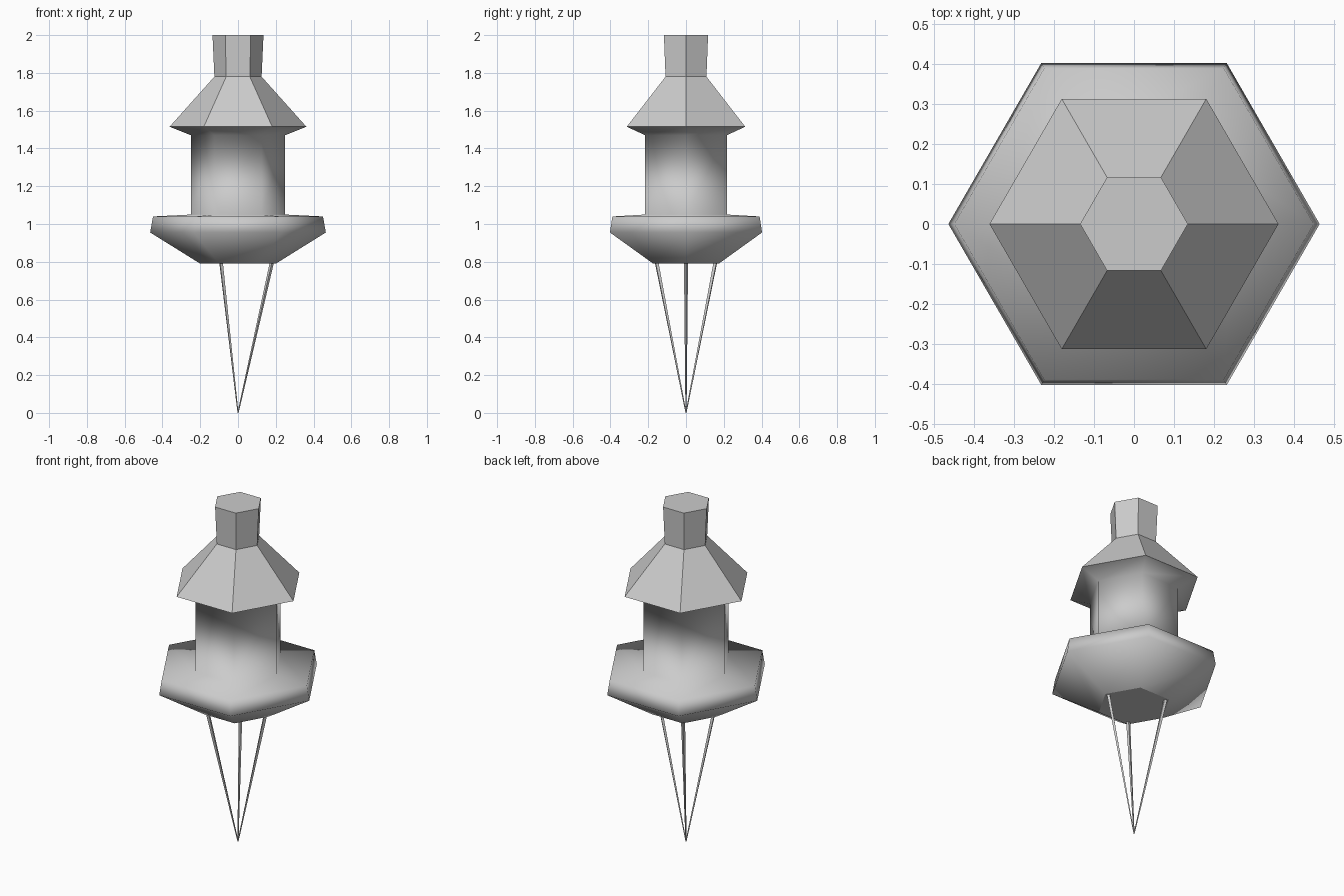
import bpy
import bmesh
from math import cos, sin, tau
from mathutils import Vector

cube = bpy.data.objects.get("Cube")
if cube:
    bpy.data.objects.remove(cube, do_unlink=True)

SIDES = 6

# Single plain grey finish
grey = bpy.data.materials.new("plain_grey")
grey.use_nodes = True
colour = (0.6, 0.6, 0.6, 1)
grey.diffuse_color = colour
grey.node_tree.nodes["Principled BSDF"].inputs["Base Color"].default_value = colour


def ring(bm, radius, z):
    """Hexagon of vertices with corners on the x axis."""
    return [bm.verts.new((radius * cos(tau * i / SIDES), radius * sin(tau * i / SIDES), z))
            for i in range(SIDES)]


def finish(name, bm, smooth=False):
    mesh = bpy.data.meshes.new(name)
    for face in bm.faces:
        face.smooth = smooth
    bm.to_mesh(mesh)
    bm.free()
    mesh.materials.append(grey)
    obj = bpy.data.objects.new(name, mesh)
    bpy.context.collection.objects.link(obj)
    return obj


def hex_lathe(name, profile, smooth=False, top=False, bottom=False):
    """Six-sided shell through (radius, height) pairs, listed from the bottom up."""
    bm = bmesh.new()
    rings = [ring(bm, r, z) for r, z in profile]
    for low, high in zip(rings, rings[1:]):
        for i in range(SIDES):
            j = (i + 1) % SIDES
            bm.faces.new((low[i], low[j], high[j], high[i]))
    if top:
        bm.faces.new(rings[-1])
    if bottom:
        bm.faces.new(rings[0][::-1])
    return finish(name, bm, smooth)


# Softly shaded dish, tower wall and eave underside
hex_lathe("dish_and_tower",
          [(0.2, 0.79), (0.465, 0.955), (0.45, 1.04), (0.25, 1.05), (0.25, 1.47), (0.362, 1.515)],
          smooth=True)

# Flat floor under the dish
bm = bmesh.new()
bm.faces.new(ring(bm, 0.2, 0.79)[::-1])
finish("dish_floor", bm)

# Faceted roof and the flaring chimney on top
hex_lathe("roof", [(0.362, 1.515), (0.125, 1.78)])
hex_lathe("chimney", [(0.125, 1.78), (0.135, 2.0)], top=True)

# Three thin struts meeting in a point
for i, name in enumerate(("left_strut", "back_strut", "front_strut")):
    angle = tau * i / 3
    head = Vector((0.18 * cos(angle), 0.18 * sin(angle), 0.8))
    foot = Vector((0, 0, 0))
    axis = head - foot
    bm = bmesh.new()
    bmesh.ops.create_cone(bm, cap_ends=True, segments=4, radius1=0.003, radius2=0.011,
                          depth=axis.length)
    turn = axis.to_track_quat("Z", "Y").to_matrix().to_4x4()
    bmesh.ops.transform(bm, matrix=turn, verts=bm.verts)
    bmesh.ops.translate(bm, vec=(head + foot) / 2, verts=bm.verts)
    finish(name, bm)
